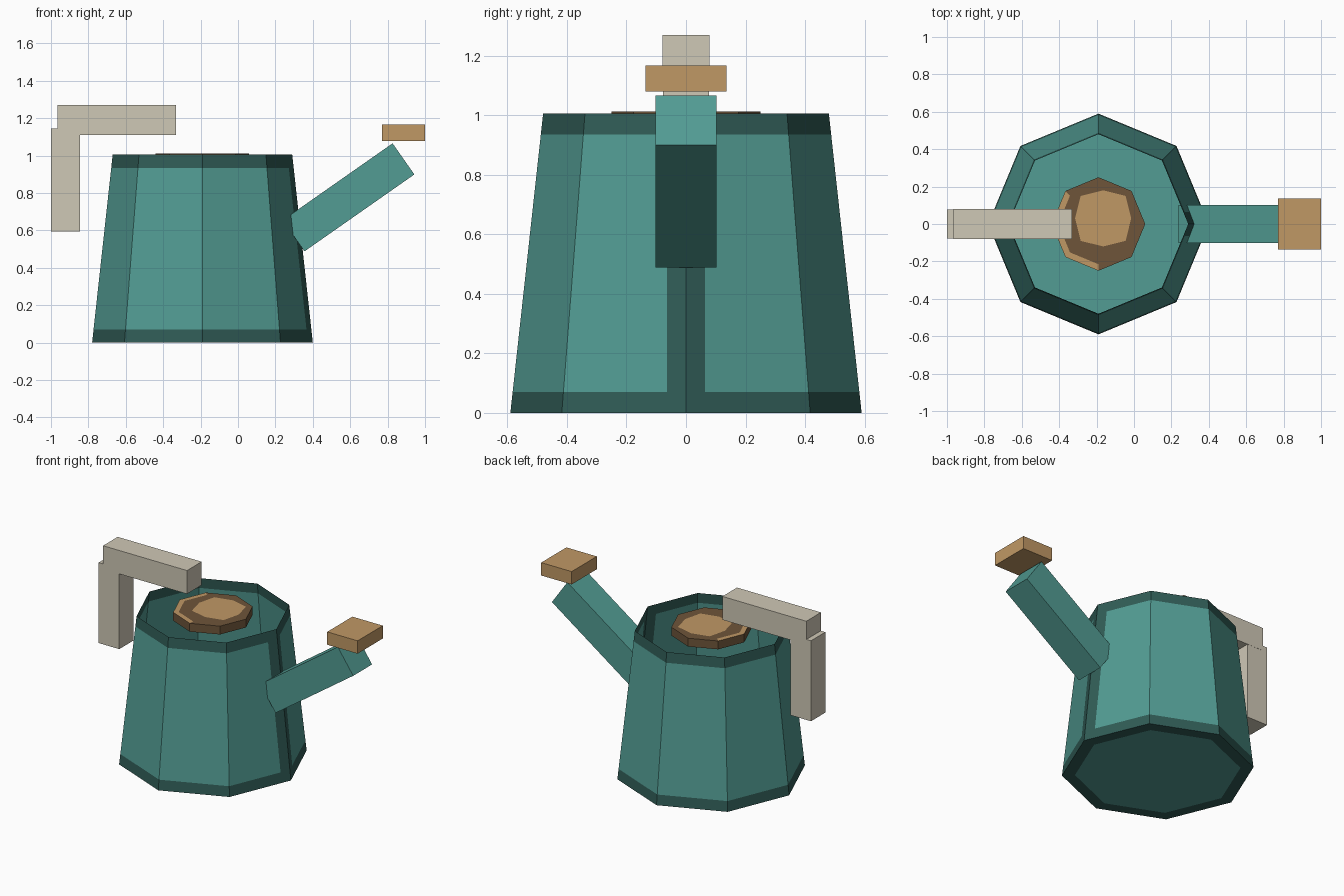
import bpy, bmesh, math
from mathutils import Matrix, Vector

if "Cube" in bpy.data.objects:
    bpy.data.objects.remove(bpy.data.objects["Cube"])


def material(name, rgb):
    m = bpy.data.materials.new(name)
    lin = [((c / 255 + 0.055) / 1.055) ** 2.4 for c in rgb]
    m.diffuse_color = (*lin, 1)
    m.use_nodes = True
    m.node_tree.nodes["Principled BSDF"].inputs["Base Color"].default_value = m.diffuse_color
    return m


TEAL = material("teal", (82, 156, 147))
DARK_TEAL = material("dark_teal", (48, 92, 86))
TAN = material("tan", (192, 152, 101))
BROWN = material("dark_brown", (110, 85, 58))
CREAM = material("cream", (207, 200, 182))


def finish(bm, name, mats):
    me = bpy.data.meshes.new(name)
    bm.to_mesh(me)
    bm.free()
    for m in mats:
        me.materials.append(m)
    ob = bpy.data.objects.new(name, me)
    bpy.context.collection.objects.link(ob)
    return ob


def box(name, center, size, mat, tilt=0.0):
    bm = bmesh.new()
    mx = (Matrix.Translation(center) @ Matrix.Rotation(tilt, 4, 'Y')
          @ Matrix.Diagonal((*size, 1)))
    bmesh.ops.create_cube(bm, size=1, matrix=mx)
    return finish(bm, name, [mat])


def bridge(bm, a, b, index):
    """Quads between two vertex loops, coloured by index(column)."""
    n = len(a)
    for i in range(n):
        j = (i + 1) % n
        bm.faces.new((a[i], a[j], b[j], b[i])).material_index = index(i)


CX = -0.19


def octagon(r, z):
    return [Vector((CX + r * math.cos(k * math.pi / 4), r * math.sin(k * math.pi / 4), z))
            for k in range(8)]


# Body: open tapered octagonal shell with dark rim, foot and spout-side seam
def body_loop(bm, r, z, seam=0.063):
    p = octagon(r, z)
    f = seam / p[1].y
    pts = [p[0], p[0].lerp(p[1], f)] + p[1:] + [p[0].lerp(p[7], f)]
    return [bm.verts.new(q) for q in pts]


bm = bmesh.new()
H = 1.005
loops = [body_loop(bm, 0.59 - 0.11 * z / H, z) for z in (0, 0.07, 0.935, H)]
for row in range(3):
    bridge(bm, loops[row], loops[row + 1],
           lambda i: 1 if row != 1 or i in (0, 9) else 0)
floor = body_loop(bm, 0.51, 0)
bridge(bm, floor, loops[0], lambda i: 1)
bm.faces.new(floor[::-1])
finish(bm, "can_body", [TEAL, DARK_TEAL])

# Lid: thin octagonal disc with a dark ring around a tan centre
bm = bmesh.new()
low = [bm.verts.new(p) for p in octagon(0.25, 0.955)]
top = [bm.verts.new(p) for p in octagon(0.25, 1.012)]
mid = [bm.verts.new(p) for p in octagon(0.215, 1.012)]
core = []
for k in range(8):
    r = 0.17 if k % 2 else 0.15
    a = k * math.pi / 4
    core.append(bm.verts.new((CX + 0.025 + r * math.cos(a), 0.03 + r * math.sin(a), 1.012)))
bm.faces.new(low[::-1])
bridge(bm, low, top, lambda i: 1)
bridge(bm, top, mid, lambda i: 0 if 3 <= i <= 5 else 1)
bridge(bm, mid, core, lambda i: 1)
bm.faces.new(core)
finish(bm, "lid", [TAN, BROWN])

# Spout and its flat nozzle
box("spout", (0.591, 0, 0.777), (0.717, 0.204, 0.203), TEAL, -math.radians(35))
box("nozzle", (0.885, 0, 1.123), (0.23, 0.272, 0.088), TAN)

# Handle: overlapping horizontal and vertical bars
box("handle_top", (-0.648, 0, 1.19), (0.635, 0.158, 0.16), CREAM)
box("handle_grip", (-0.922, 0, 0.87), (0.156, 0.156, 0.55), CREAM)
